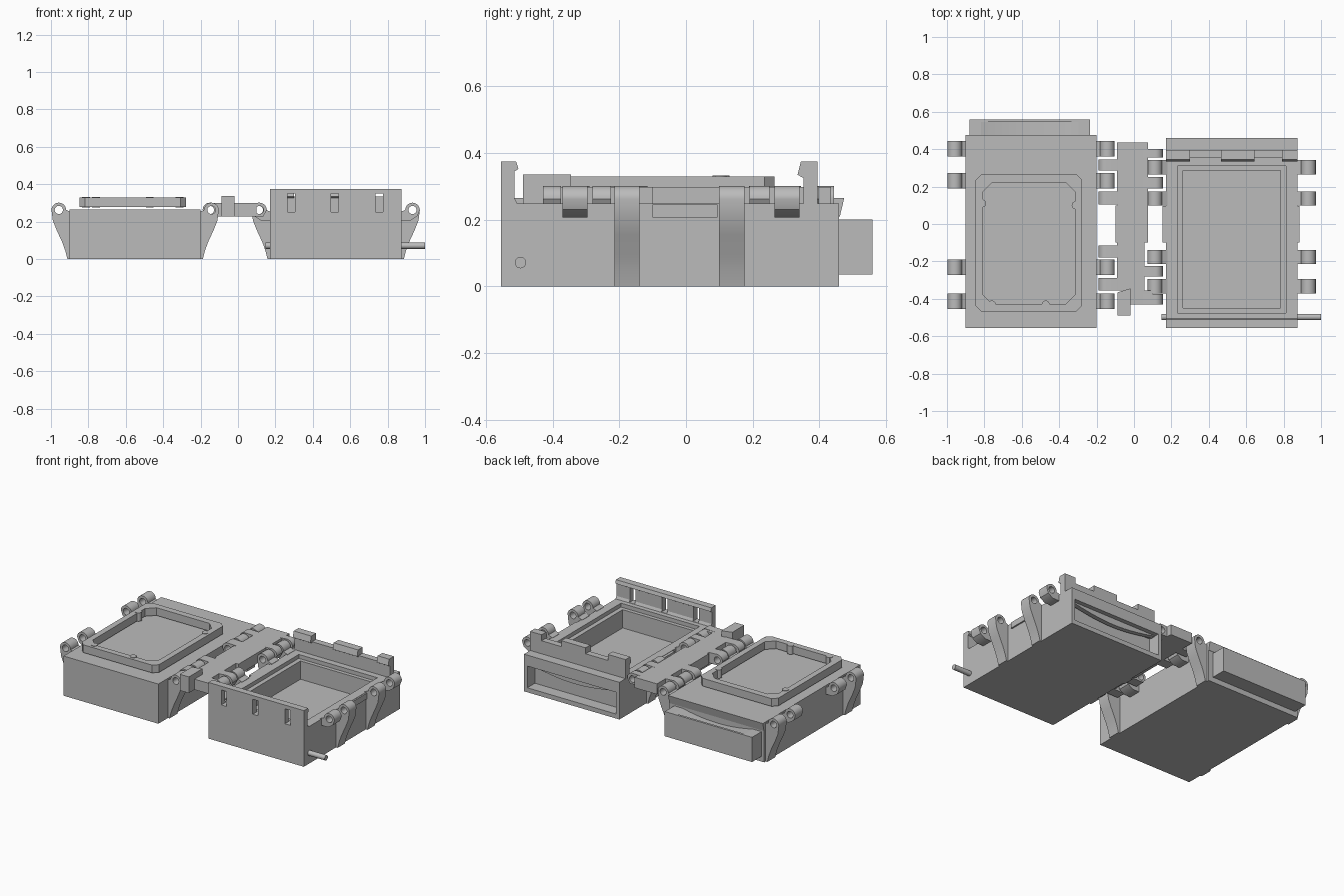
import bpy, bmesh, math
from mathutils import Vector, Matrix

if "Cube" in bpy.data.objects:
    bpy.data.objects.remove(bpy.data.objects["Cube"])

grey = bpy.data.materials.new("plain_grey")
grey.use_nodes = True
grey.diffuse_color = (0.5, 0.5, 0.5, 1)
grey.node_tree.nodes["Principled BSDF"].inputs["Base Color"].default_value = (0.5, 0.5, 0.5, 1)


def finish(name, bm):
    bmesh.ops.recalc_face_normals(bm, faces=bm.faces)
    mesh = bpy.data.meshes.new(name)
    bm.to_mesh(mesh)
    bm.free()
    mesh.materials.append(grey)
    obj = bpy.data.objects.new(name, mesh)
    bpy.context.collection.objects.link(obj)
    return obj


def add_box(bm, x, y, z):
    size = Vector((x[1] - x[0], y[1] - y[0], z[1] - z[0]))
    mid = Vector((sum(x), sum(y), sum(z))) / 2
    bmesh.ops.create_cube(bm, size=1, matrix=Matrix.Translation(mid) @ Matrix.Diagonal(size).to_4x4())


def add_cyl(bm, axis, r, mid, length, sides=24):
    turn = {"X": Matrix.Rotation(math.pi / 2, 4, "Y"), "Y": Matrix.Rotation(math.pi / 2, 4, "X"),
            "Z": Matrix.Identity(4)}[axis]
    bmesh.ops.create_cone(bm, cap_ends=True, segments=sides, radius1=r, radius2=r, depth=length,
                          matrix=Matrix.Translation(mid) @ turn)


def add_prism(bm, pts, push):
    face = bm.faces.new([bm.verts.new(p) for p in pts])
    out = bmesh.ops.extrude_face_region(bm, geom=[face])["geom"]
    bmesh.ops.translate(bm, vec=push, verts=[v for v in out if isinstance(v, bmesh.types.BMVert)])


def boxes(name, *specs):
    bm = bmesh.new()
    for s in specs:
        add_box(bm, *s)
    return finish(name, bm)


def cut(obj, *cutters):
    # Subtract each cutter, bake the result and discard the cutter
    for c in cutters:
        c.hide_render = True
        mod = obj.modifiers.new("cut", "BOOLEAN")
        mod.object, mod.operation, mod.solver = c, "DIFFERENCE", "EXACT"
        dg = bpy.context.evaluated_depsgraph_get()
        mesh = bpy.data.meshes.new_from_object(obj.evaluated_get(dg))
        obj.modifiers.clear()
        obj.data = mesh
        bpy.data.objects.remove(c)


def smooth(obj):
    bpy.ops.object.select_all(action="DESELECT")
    obj.select_set(True)
    bpy.context.view_layer.objects.active = obj
    bpy.ops.object.shade_smooth_by_angle(angle=math.radians(35))


EYE_Z, EYE_R, HOLE_R = 0.262, 0.039, 0.022


def hole_cutter(x):
    bm = bmesh.new()
    add_cyl(bm, "Y", HOLE_R, (x, 0, EYE_Z), 1.2)
    return finish("hinge_hole", bm)


def eye_arc(u, steps=14):
    return [(u + EYE_R * math.cos(a), EYE_Z + EYE_R * math.sin(a))
            for a in (math.pi * i / steps for i in range(steps + 1))]


# Outward profiles of the hinge lugs: distance from the box side, height
STRAP = [(-0.01, 0), (0.012, 0), (0.022, 0.04), (0.04, 0.09), (0.07, 0.155), (0.09, 0.205)]
STUB = [(-0.01, 0.207), (0.05, 0.207), (0.085, 0.23)]


def lugs(name, centre, half, straps, stubs, width):
    for side, word in ((-1, "right"), (1, "left")):
        bm = bmesh.new()
        for base, spots in ((STRAP, straps), (STUB, stubs)):
            profile = base + eye_arc(0.058) + [(-0.01, 0.25)]
            for y in spots:
                pts = [(centre + side * (half + u), y - width / 2, z) for u, z in profile]
                add_prism(bm, pts, (0, width, 0))
        obj = finish(name + "_" + word, bm)
        cut(obj, hole_cutter(centre + side * (half + 0.058)))
        smooth(obj)


# ---- Box with the raised gasket ----
LX, LH = -0.55, 0.35
span = (LX - LH, LX + LH)
boxes("gasket_box_body", (span, (-0.555, 0.46), (0, 0.21)))
bm = bmesh.new()
add_prism(bm, [(span[0], -0.555, 0.21), (span[0], 0.462, 0.21), (span[0], 0.475, 0.265),
               (span[0], -0.555, 0.265)], (2 * LH, 0, 0))
finish("gasket_box_lid", bm)
lugs("gasket_box_lugs", LX, LH, (0.403, -0.412), (0.23, -0.232), 0.083)

# Drawer at the back with a shallow finger scoop
drawer = boxes("drawer", ((-0.88, -0.235), (0.45, 0.56), (0.035, 0.2)))
bm = bmesh.new()
add_cyl(bm, "Y", 1.14, (-0.557, 0.5, 1.31), 0.09, 192)
cut(drawer, finish("scoop", bm))


def octagon(x, y, c, z):
    return [(x[0] + c, y[0], z), (x[1] - c, y[0], z), (x[1], y[0] + c, z), (x[1], y[1] - c, z),
            (x[1] - c, y[1], z), (x[0] + c, y[1], z), (x[0], y[1] - c, z), (x[0], y[0] + c, z)]


# Gasket frame, with pegs on its inner edge
bm = bmesh.new()
add_prism(bm, octagon((-0.847, -0.277), (-0.467, 0.265), 0.03, 0.277), (0, 0, 0.052))
gasket = finish("gasket_frame", bm)
bm = bmesh.new()
add_prism(bm, octagon((-0.808, -0.316), (-0.428, 0.222), 0.05, 0.2), (0, 0, 0.2))
cut(gasket, finish("gasket_opening", bm))
bm = bmesh.new()
for x, y in ((-0.812, 0.11), (-0.312, 0.1), (-0.76, -0.43), (-0.472, -0.43)):
    add_cyl(bm, "Z", 0.021, (x, y, 0.304), 0.056, 20)
smooth(finish("gasket_pegs", bm))

# ---- Open tray box ----
RX, RH = 0.5225, 0.3525
span = (RX - RH, RX + RH)
tray = boxes("tray_body", (span, (-0.555, 0.46), (0, 0.207)))
cut(tray, boxes("cavity", ((0.262, 0.783), (-0.45, 0.285), (0.1, 0.3))),
    boxes("pocket", ((0.195, 0.85), (0.38, 0.5), (0.03, 0.175))))
lid = boxes("tray_lid", (span, (-0.555, 0.46), (0.207, 0.248)))
cut(lid, boxes("opening", ((0.232, 0.813), (-0.475, 0.31), (0.1, 0.3))))
boxes("tray_ledge", ((0.232, 0.262), (-0.475, 0.31), (0.19, 0.222)),
      ((0.783, 0.813), (-0.475, 0.31), (0.19, 0.222)),
      ((0.262, 0.783), (-0.475, -0.45), (0.19, 0.222)),
      ((0.262, 0.783), (0.285, 0.31), (0.19, 0.222)))
lugs("tray_lugs", RX, RH, (0.137, -0.177), (0.303, -0.333), 0.076)
boxes("side_catches", ((0.152, 0.175), (-0.1, 0.095), (0.207, 0.246)),
      ((0.87, 0.885), (-0.1, 0.095), (0.207, 0.246)))

# Front wall with an inner lip and three slots
front = [(-0.555, 0.245), (-0.505, 0.245), (-0.515, 0.265), (-0.515, 0.345), (-0.503, 0.352),
         (-0.51, 0.375), (-0.555, 0.375)]
bm = bmesh.new()
add_prism(bm, [(span[0], y, z) for y, z in front], (2 * RH, 0, 0))
wall = finish("front_wall", bm)
cut(wall, boxes("slots", *[((x - 0.02, x + 0.02), (-0.6, -0.48), (0.25, 0.35))
                           for x in (0.285, 0.517, 0.755)]))

# Rear wall with three hooked tabs
boxes("rear_wall", (span, (0.352, 0.395), (0.245, 0.335)))
bm = bmesh.new()
hook = [(0.352, 0.3), (0.395, 0.3), (0.395, 0.375), (0.345, 0.375), (0.335, 0.335), (0.352, 0.325)]
for x0, x1 in ((span[0], 0.3), (0.465, 0.645), (0.79, span[1])):
    add_prism(bm, [(x0, y, z) for y, z in hook], (x1 - x0, 0, 0))
finish("rear_hooks", bm)

# Curved web across the top of the rear pocket
bm = bmesh.new()
arc = [(0.195 + 0.655 * i / 16, 0.172 - 0.04 * math.sin(math.pi * i / 16)) for i in range(17)]
add_prism(bm, [(x, 0.4, z) for x, z in arc] + [(0.85, 0.4, 0.177), (0.195, 0.4, 0.177)], (0, 0.03, 0))
finish("pocket_web", bm)

# Long pin
bm = bmesh.new()
add_cyl(bm, "X", 0.017, (0.573, -0.497, 0.071), 0.854)
smooth(finish("pin", bm))

# ---- Link plate between the boxes ----
Z = (0.228, 0.298)
boxes("link_plate", ((-0.09, 0.075), (0.1, 0.435), Z), ((-0.1, 0.075), (-0.1, 0.1), Z),
      ((-0.09, 0.055), (-0.355, -0.1), Z), ((-0.02, 0.1), (-0.43, -0.355), Z))
for name, eye_x, inner, spots in (
        ("link_fingers_right", -0.15, -0.085, ((0.285, 0.345), (0.105, 0.175), (-0.18, -0.115), (-0.355, -0.29))),
        ("link_fingers_left", 0.115, 0.05, ((0.355, 0.4), (0.19, 0.25), (-0.28, -0.225), (-0.43, -0.375)))):
    side = 1 if eye_x > 0 else -1
    bm = bmesh.new()
    for y0, y1 in spots:
        reach = abs(eye_x - inner)
        profile = [(-reach, Z[0]), (0.02, Z[0])] + eye_arc(0)[:8] + [(-reach, Z[1])]
        add_prism(bm, [(eye_x + side * u, y0, z) for u, z in profile], (0, y1 - y0, 0))
    fingers = finish(name, bm)
    cut(fingers, hole_cutter(eye_x))
    smooth(fingers)

# Upright stop tab with a slanted rear edge
bm = bmesh.new()
add_prism(bm, [(-0.087, -0.49, 0.228), (-0.02, -0.49, 0.228), (-0.02, -0.345, 0.228),
               (-0.087, -0.365, 0.228)], (0, 0, 0.108))
finish("stop_tab", bm)
